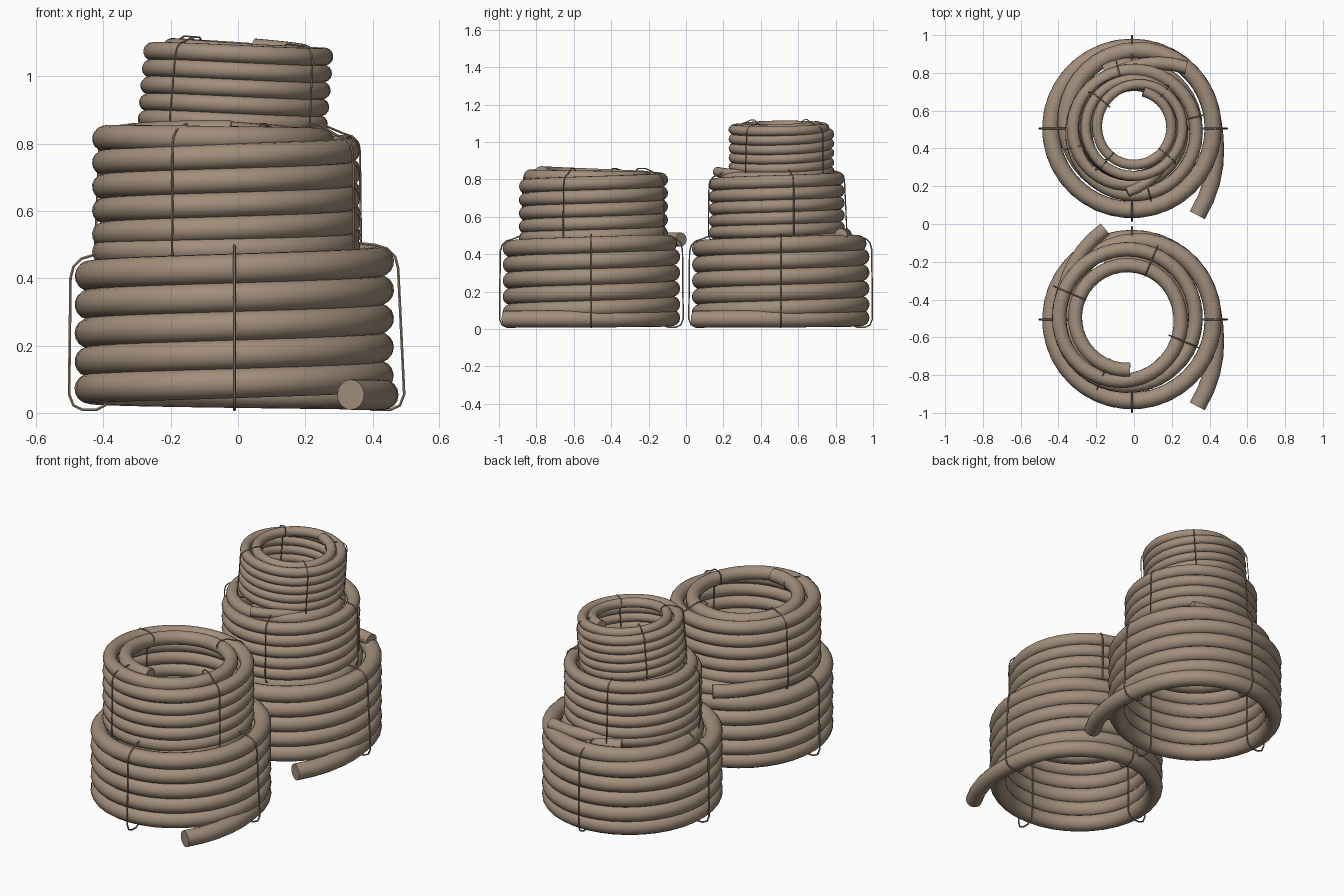
import bpy, math
from mathutils import Matrix, Vector

if "Cube" in bpy.data.objects:
    bpy.data.objects.remove(bpy.data.objects["Cube"])

hose_mat = bpy.data.materials.new("hose_brown")
hose_mat.diffuse_color = (0.36, 0.27, 0.20, 1)
hose_mat.use_nodes = True
hose_mat.node_tree.nodes["Principled BSDF"].inputs["Base Color"].default_value = hose_mat.diffuse_color

R, TUBE = 0.43, 0.045          # coil radius and hose radius of the full-size coil
START, TOP, END = -53, 1840, 2276   # degrees: loose tail, top of outer layer, inner end


def smooth(u):
    u = max(0.0, min(1.0, u))
    return u * u * (3 - 2 * u)


def polar(r, deg, z):
    a = math.radians(deg)
    return Vector((r * math.cos(a), r * math.sin(a), z))


def hose_path():
    """Loose outer tail, rising helix, then one turn tucked inside the rim."""
    pts = []
    n = 240
    for i in range(n + 1):
        t = START + (END - START) * i / n
        r, z = R, 0.11 + 0.085 * (t - 360) / 360
        if t < 7:
            r += 0.145 * ((7 - t) / 60) ** 1.6
        if t < 250:
            z = 0.054 + 0.030 * max(0, t / 250) ** 1.6
        if t > TOP:
            r -= 0.10 * smooth((t - TOP) / 190)
            z = 0.459 - 0.012 * smooth((t - TOP) / 190) + 0.03 * smooth((t - 2090) / 190)
        pts.append(polar(r, t, z))
    return pts


# tie wire profile (radius, height), wrapping the stack of turns
WIRE = [(0.491, 0.055), (0.487, 0.43), (0.478, 0.465), (0.455, 0.488), (0.42, 0.499),
        (0.36, 0.506), (0.31, 0.506), (0.285, 0.485), (0.29, 0.44), (0.33, 0.41),
        (0.37, 0.38), (0.372, 0.05), (0.385, 0.022), (0.41, 0.009), (0.45, 0.009),
        (0.478, 0.022)]
WIRE_DROP = [0.0, 0.005, 0.03, 0.018]   # rim is lower round the far side


def tube_object(name, paths, radius, sides, cyclic):
    cu = bpy.data.curves.new(name, 'CURVE')
    cu.dimensions = '3D'
    cu.bevel_depth = radius
    cu.bevel_resolution = sides // 2 - 2
    cu.use_fill_caps = not cyclic
    for path in paths:
        sp = cu.splines.new('POLY')
        sp.points.add(len(path) - 1)
        for p, co in zip(sp.points, path):
            p.co = (*co, 1)
        sp.use_cyclic_u = cyclic
    cu.materials.append(hose_mat)
    ob = bpy.data.objects.new(name, cu)
    bpy.context.collection.objects.link(ob)
    bpy.ops.object.select_all(action='DESELECT')
    ob.select_set(True)
    bpy.context.view_layer.objects.active = ob
    bpy.ops.object.convert(target='MESH')
    bpy.ops.object.shade_smooth_by_angle(angle=math.radians(50))


def coil(name, loc, scale, spin, tilt=0):
    m = (Matrix.Translation(loc) @ Matrix.Rotation(math.radians(tilt), 4, 'Y')
         @ Matrix.Rotation(math.radians(spin), 4, 'Z') @ Matrix.Scale(scale, 4))
    tube_object(name + "_hose", [[m @ p for p in hose_path()]], TUBE * scale, 16, False)
    # four tie wires, the one over the loose tail slightly wider at the foot
    wires = []
    for k in range(4):
        loop = []
        for i, (r, z) in enumerate(WIRE):
            if k == 0 and (i == 0 or i >= 14):
                r += 0.014
            if 1 <= i <= 4:
                z -= WIRE_DROP[k]
            loop.append(m @ polar(r, 90 * k, z))
        wires.append(loop)
    tube_object(name + "_tie_wires", wires, 0.0045 * scale, 6, True)


# front stack: two coils
coil("front_large_coil", (-0.011, -0.506, 0), 1.0, 0)
coil("front_middle_coil", (-0.035, -0.495, 0.433), 0.84, 157)
# back stack: three coils
coil("back_large_coil", (-0.011, 0.506, 0), 1.0, 0)
coil("back_middle_coil", (0.0, 0.485, 0.462), 0.767, 104)
coil("back_top_coil", (-0.02, 0.51, 0.807), 0.595, -40, 4.5)
